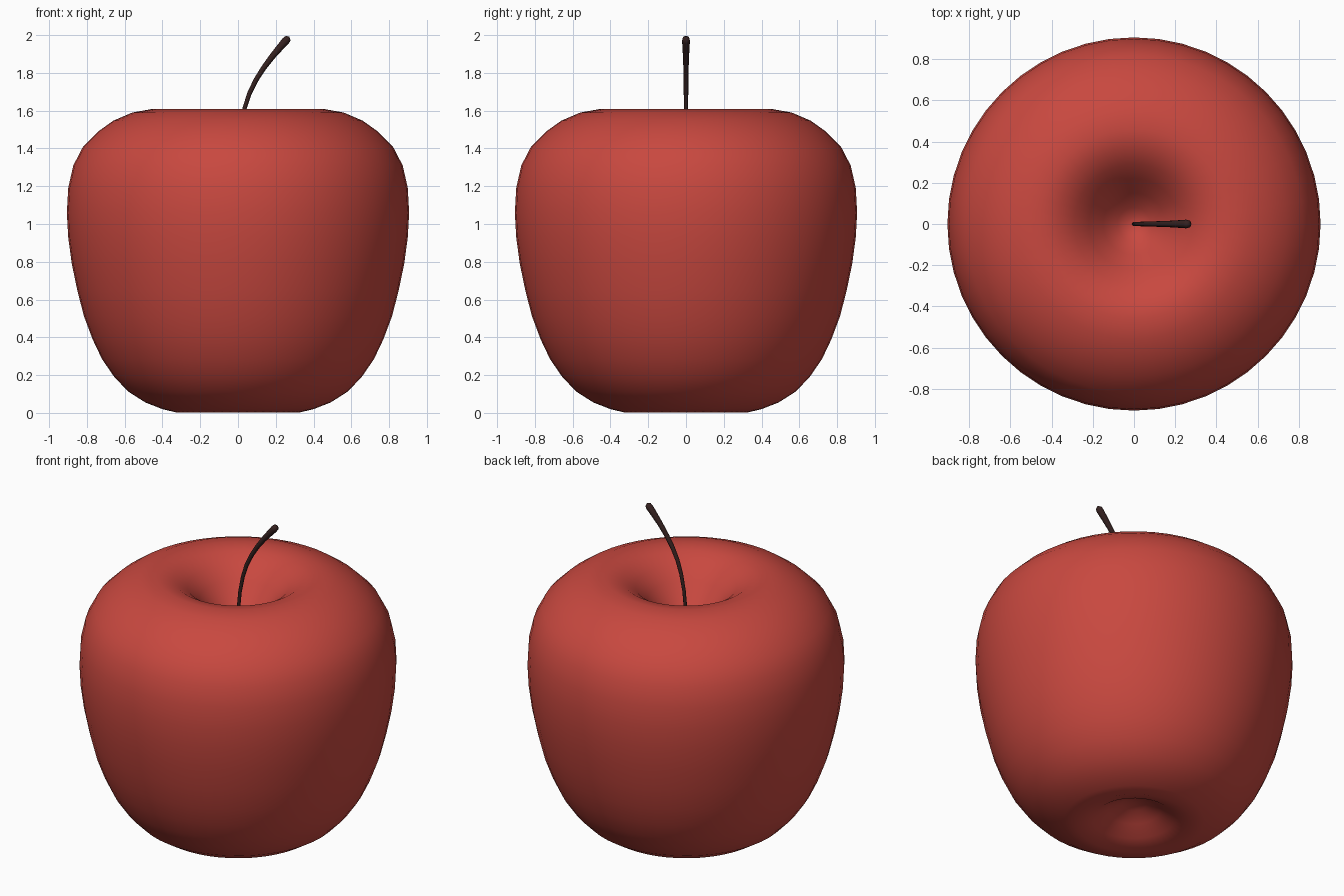
import bpy, bmesh
from math import cos, sin, pi
from mathutils import Vector

if "Cube" in bpy.data.objects:
    bpy.data.objects.remove(bpy.data.objects["Cube"])


def finish(name, bm, colour):
    bmesh.ops.recalc_face_normals(bm, faces=bm.faces)
    me = bpy.data.meshes.new(name)
    bm.to_mesh(me)
    bm.free()
    for p in me.polygons:
        p.use_smooth = True
    mat = bpy.data.materials.new(name + "_colour")
    mat.diffuse_color = colour
    mat.use_nodes = True
    mat.node_tree.nodes["Principled BSDF"].inputs["Base Color"].default_value = mat.diffuse_color
    me.materials.append(mat)
    obj = bpy.data.objects.new(name, me)
    bpy.context.collection.objects.link(obj)
    return obj


def skin(bm, start, rings, end):
    """Join rings of points into a closed skin with a pole at each end."""
    a, b = bm.verts.new(start), bm.verts.new(end)
    loops = [[bm.verts.new(p) for p in ring] for ring in rings]
    n = len(loops[0])
    for i in range(n):
        j = (i + 1) % n
        bm.faces.new((a, loops[0][j], loops[0][i]))
        bm.faces.new((b, loops[-1][i], loops[-1][j]))
        for lo, hi in zip(loops, loops[1:]):
            bm.faces.new((lo[i], lo[j], hi[j], hi[i]))


# apple body: lathed profile (radius, height), dimpled at both ends
profile = [(0.07, 0.125), (0.15, 0.085), (0.23, 0.035), (0.33, 0.003), (0.40, 0.02),
           (0.49, 0.055), (0.58, 0.112), (0.655, 0.19), (0.72, 0.285), (0.77, 0.39),
           (0.815, 0.51), (0.85, 0.645), (0.88, 0.79), (0.899, 0.93), (0.906, 1.06),
           (0.899, 1.19), (0.872, 1.31), (0.82, 1.41), (0.74, 1.49), (0.66, 1.547),
           (0.56, 1.59), (0.46, 1.608), (0.37, 1.59), (0.29, 1.54), (0.22, 1.47),
           (0.15, 1.38), (0.08, 1.31), (0.035, 1.285)]
SEGMENTS = 48
bm = bmesh.new()
skin(bm, (0, 0, 0.135),
     [[(r * cos(2 * pi * i / SEGMENTS), r * sin(2 * pi * i / SEGMENTS), z)
       for i in range(SEGMENTS)] for r, z in profile], (0, 0, 1.28))
finish("apple_body", bm, (0.58, 0.065, 0.05, 1))

# stem: tapered tube bending towards +x (x, z, radius)
path = [(0.0, 1.26, 0.010), (0.003, 1.40, 0.010), (0.014, 1.51, 0.010), (0.034, 1.61, 0.011),
        (0.060, 1.69, 0.012), (0.095, 1.762, 0.013), (0.135, 1.825, 0.014),
        (0.180, 1.885, 0.016), (0.225, 1.938, 0.019), (0.253, 1.970, 0.021), (0.265, 1.983, 0.018)]
centres = [Vector((x, 0, z)) for x, z, r in path]
rings = []
for k, c in enumerate(centres):
    t = (centres[min(k + 1, len(path) - 1)] - centres[max(k - 1, 0)]).normalized()
    side, r = Vector((t.z, 0, -t.x)), path[k][2]
    rings.append([c + side * r * cos(2 * pi * i / 12) + Vector((0, r * sin(2 * pi * i / 12), 0))
                  for i in range(12)])
bm = bmesh.new()
skin(bm, centres[0], rings, (0.272, 0, 1.993))
finish("stem", bm, (0.035, 0.015, 0.014, 1))
